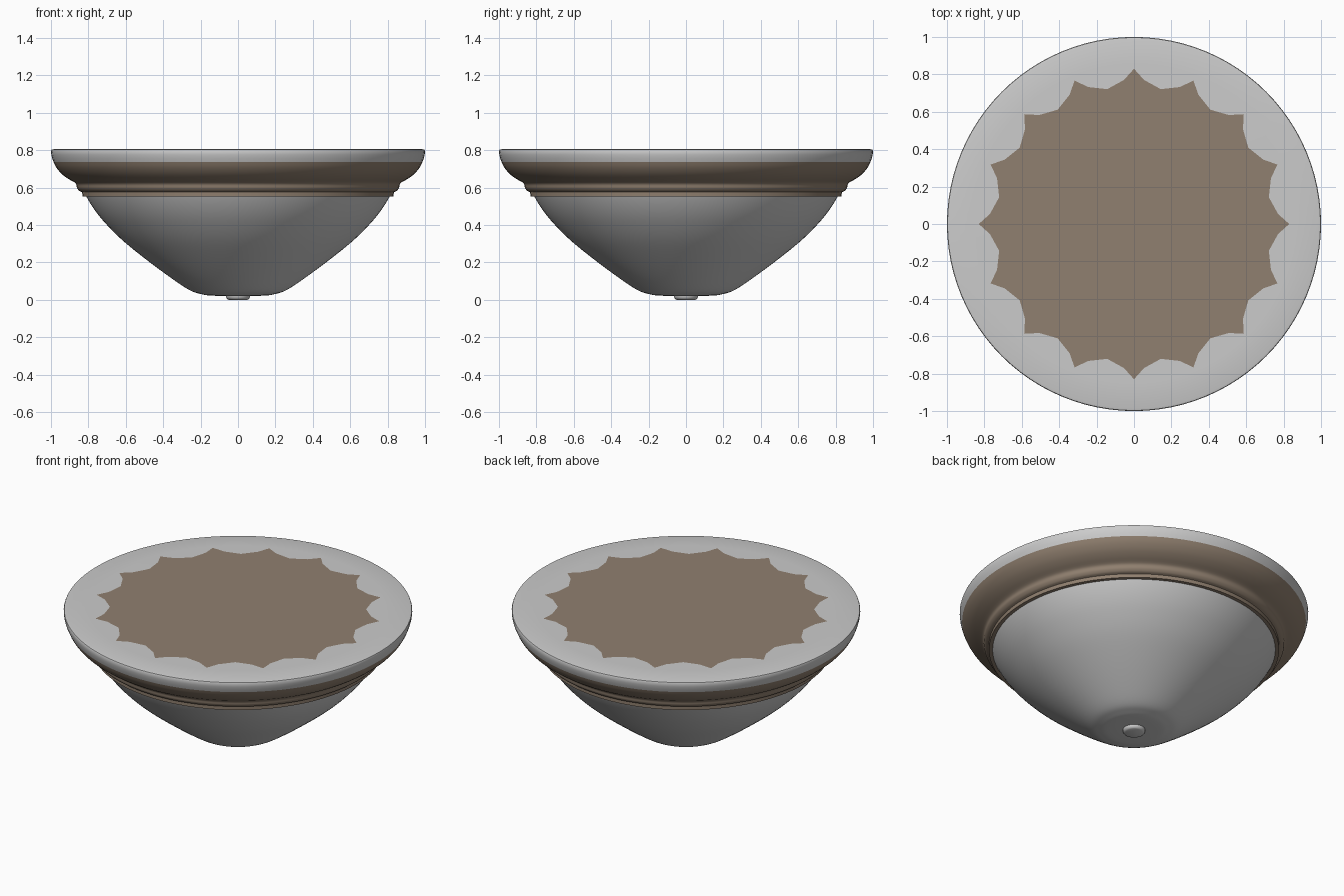
import bpy, bmesh, math

if "Cube" in bpy.data.objects:
    bpy.data.objects.remove(bpy.data.objects["Cube"])

SEG = 96

def material(name, col):
    m = bpy.data.materials.new(name)
    m.diffuse_color = col
    m.use_nodes = True
    m.node_tree.nodes["Principled BSDF"].inputs["Base Color"].default_value = m.diffuse_color
    return m

bronze = material("bronze", (0.28, 0.215, 0.16, 1))

def smooth_profile(pts, n=5):
    """Catmull-Rom through the profile points."""
    p = [pts[0]] + pts + [pts[-1]]
    out = []
    for i in range(1, len(p) - 2):
        for k in range(n):
            t = k / n
            out.append(tuple(0.5 * (2 * b + (c - a) * t + (2 * a - 5 * b + 4 * c - d) * t * t
                                    + (3 * b - a - 3 * c + d) * t ** 3)
                             for a, b, c, d in zip(p[i - 1], p[i], p[i + 1], p[i + 2])))
    return out + [pts[-1]]

def finish(name, bm, mat=None, angle=35):
    me = bpy.data.meshes.new(name)
    bm.to_mesh(me)
    bm.free()
    ob = bpy.data.objects.new(name, me)
    bpy.context.collection.objects.link(ob)
    if mat:
        me.materials.append(mat)
    bpy.ops.object.select_all(action='DESELECT')
    ob.select_set(True)
    bpy.context.view_layer.objects.active = ob
    bpy.ops.object.shade_smooth_by_angle(angle=math.radians(angle))
    return ob

def lathe(name, prof, mat=None):
    """Revolve (radius, z) points, listed bottom to top on the outside."""
    bm = bmesh.new()
    rings = []
    for r, z in prof:
        if r < 1e-6:
            rings.append([bm.verts.new((0, 0, z))] * SEG)
        else:
            rings.append([bm.verts.new((r * math.cos(2 * math.pi * i / SEG),
                                        r * math.sin(2 * math.pi * i / SEG), z))
                          for i in range(SEG)])
    for a, b in zip(rings, rings[1:]):
        for i in range(SEG):
            j = (i + 1) % SEG
            bm.faces.new(list(dict.fromkeys((a[i], a[j], b[j], b[i]))))
    return finish(name, bm, mat)

# Glass bowl
lathe("glass_bowl", smooth_profile([
    (0, 0.02), (0.14, 0.022), (0.20, 0.031), (0.26, 0.052), (0.36, 0.118), (0.50, 0.222),
    (0.62, 0.32), (0.71, 0.41), (0.77, 0.485), (0.815, 0.56), (0.825, 0.60)]))

# Small knob at the bottom
lathe("knob", [(0, 0), (0.05, 0), (0.058, 0.004), (0.064, 0.013), (0.065, 0.025), (0, 0.025)])

# Stepped bronze trim ring
lathe("trim_ring", [(0.80, 0.552), (0.832, 0.552), (0.833, 0.575)] + smooth_profile([
    (0.838, 0.577), (0.85, 0.583), (0.861, 0.598), (0.864, 0.615), (0.875, 0.628),
    (0.91, 0.648), (0.945, 0.675), (0.972, 0.708), (0.986, 0.737)], 3), bronze)

# Grey ceiling pan: rim band and closed top
lathe("ceiling_pan", [(0.986, 0.737), (0.993, 0.755), (0.998, 0.775), (1.0, 0.795),
                      (0.997, 0.802), (0.985, 0.805), (0.85, 0.807), (0, 0.807)])

# Sixteen-pointed bronze plate on top
bm = bmesh.new()
ring = []
for i in range(16):
    for deg, r in ((0, 0.83), (4.0, 0.772), (11.25, 0.735), (18.5, 0.772)):
        a = math.radians(i * 22.5 + deg)
        ring.append(bm.verts.new((r * math.cos(a), r * math.sin(a), 0.81)))
c = bm.verts.new((0, 0, 0.81))
for i, v in enumerate(ring):
    bm.faces.new((c, v, ring[(i + 1) % len(ring)]))
finish("star_plate", bm, bronze)
